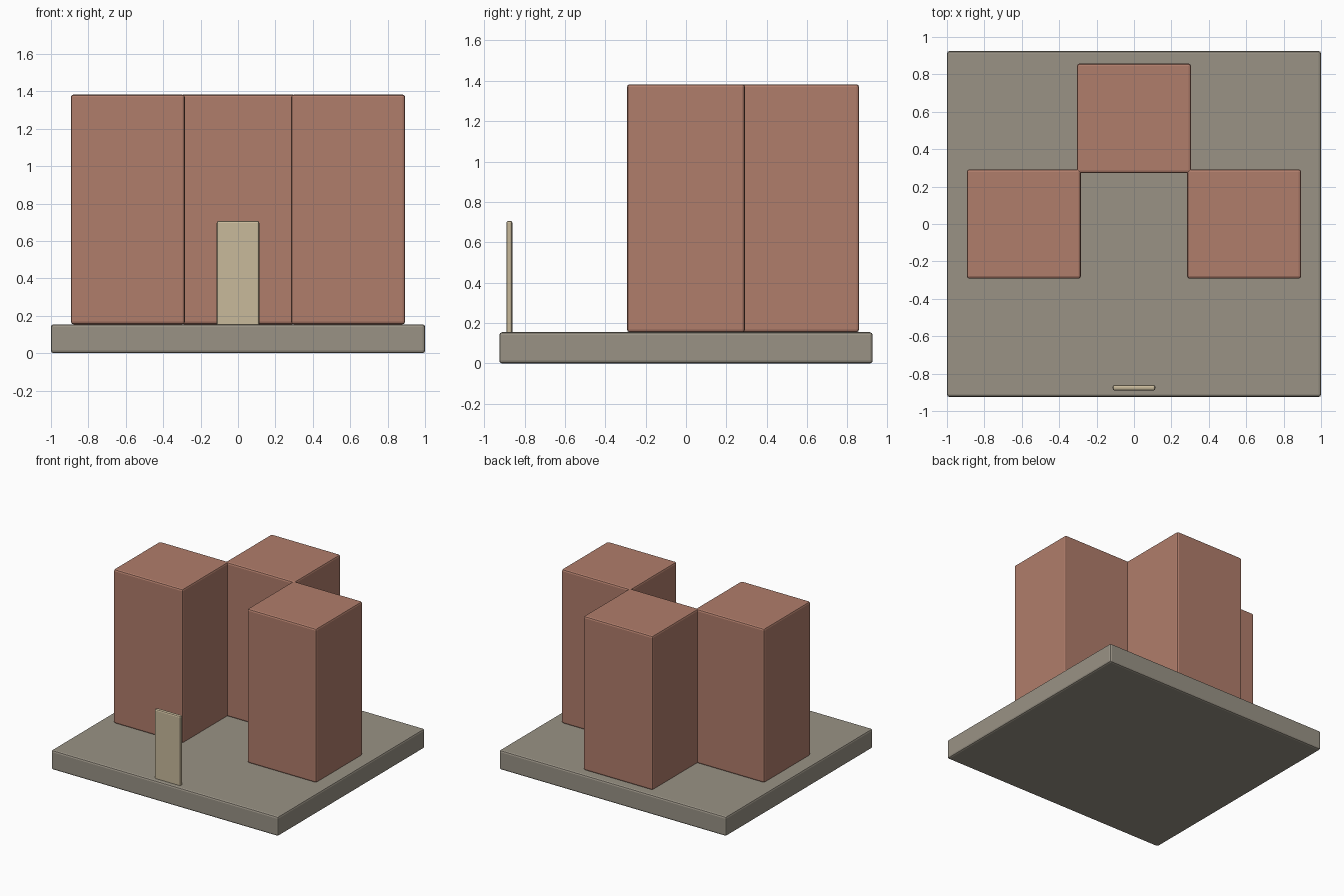
import bpy

if "Cube" in bpy.data.objects:
    bpy.data.objects.remove(bpy.data.objects["Cube"])


def material(name, rgb):
    m = bpy.data.materials.new(name)
    m.diffuse_color = (*rgb, 1.0)
    m.use_nodes = True
    m.node_tree.nodes["Principled BSDF"].inputs["Base Color"].default_value = m.diffuse_color
    return m


stone = material("grey stone", (0.32, 0.29, 0.235))
brick = material("terracotta", (0.435, 0.205, 0.147))
cream = material("cream", (0.58, 0.49, 0.33))


def block(name, lo, hi, mat, bevel):
    """Box between two corners with softly rounded edges."""
    bpy.ops.mesh.primitive_cube_add(
        size=1, location=[(a + b) / 2 for a, b in zip(lo, hi)])
    ob = bpy.context.object
    ob.name = name
    ob.scale = [b - a for a, b in zip(lo, hi)]
    bpy.ops.object.transform_apply(location=False, rotation=False, scale=True)
    mod = ob.modifiers.new("rounded edges", 'BEVEL')
    mod.width = bevel
    mod.segments = 2
    ob.data.materials.append(mat)
    return ob


# Ground slab
block("base_slab", (-1, -0.925, 0), (1, 0.925, 0.155), stone, 0.014)

# Three equal towers in a U arrangement, corners slightly overlapping
W, D, Z0, Z1 = 0.61, 0.585, 0.155, 1.383
for name, x, y in (("left_tower", -0.589, 0.0),
                   ("right_tower", 0.589, 0.0),
                   ("rear_tower", 0.0, 0.565)):
    block(name, (x - W / 2, y - D / 2, Z0), (x + W / 2, y + D / 2, Z1), brick, 0.014)

# Upright entrance panel, sunk a little into the slab
block("entrance_panel", (-0.114, -0.89, 0.14), (0.114, -0.86, 0.707), cream, 0.011)
